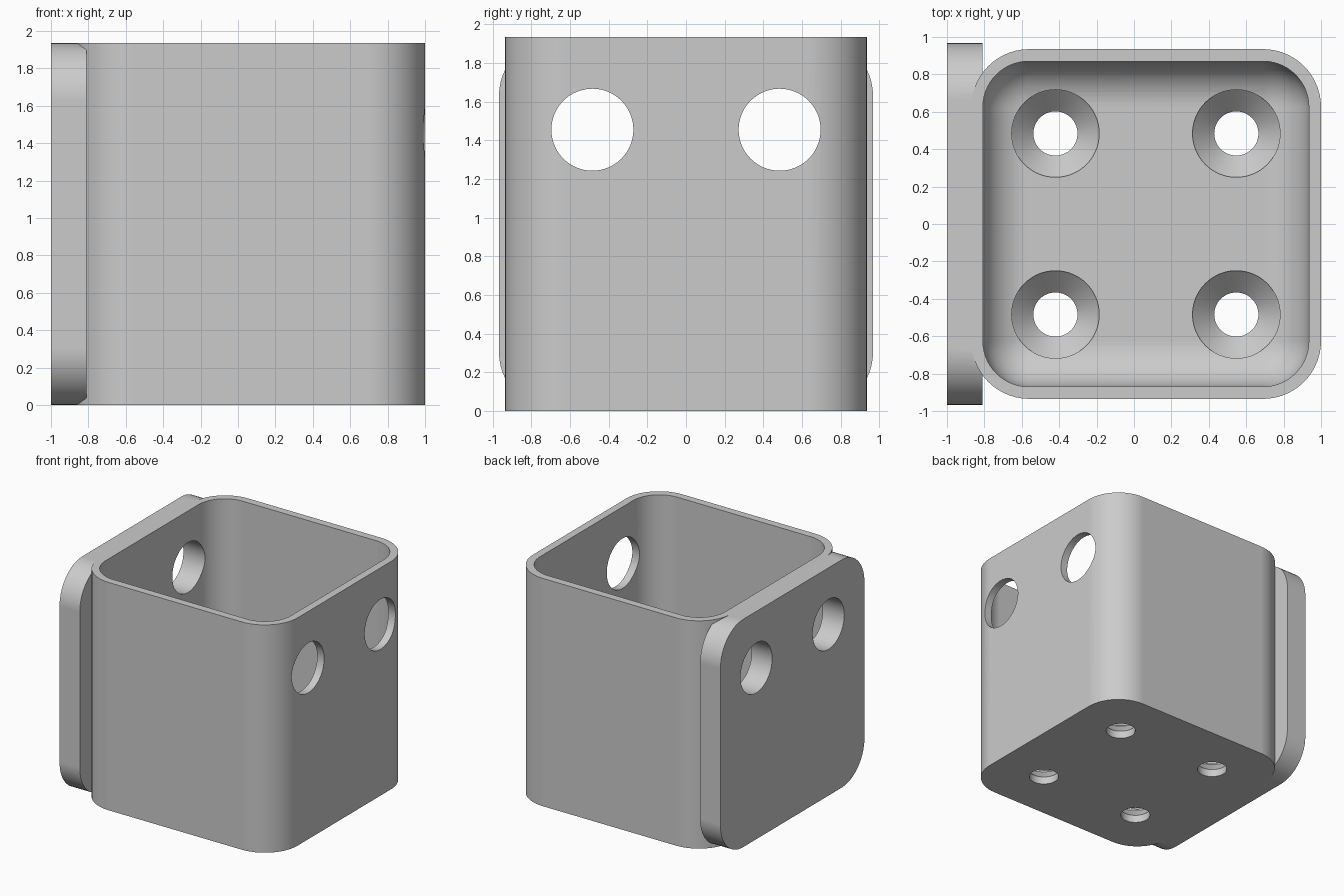
import bpy, bmesh, math
from mathutils import Matrix

cube = bpy.data.objects.get("Cube")
if cube:
    bpy.data.objects.remove(cube, do_unlink=True)

grey = bpy.data.materials.new("Light grey")
grey.use_nodes = True
grey.diffuse_color = (0.6, 0.6, 0.6, 1)
grey.node_tree.nodes["Principled BSDF"].inputs["Base Color"].default_value = (0.6, 0.6, 0.6, 1)


def add_object(name, bm):
    bmesh.ops.recalc_face_normals(bm, faces=bm.faces)
    mesh = bpy.data.meshes.new(name)
    bm.to_mesh(mesh)
    bm.free()
    mesh.materials.append(grey)
    obj = bpy.data.objects.new(name, mesh)
    bpy.context.collection.objects.link(obj)
    return obj


def rounded_box(name, low, high, axis, radius, round_floor=False):
    """Box with the edges along one axis rounded, and optionally its floor."""
    bm = bmesh.new()
    bmesh.ops.create_cube(bm, size=1)
    for v in bm.verts:
        v.co = [l + (c + 0.5) * (h - l) for c, l, h in zip(v.co, low, high)]

    def chosen(e):
        a, b = (v.co for v in e.verts)
        on_floor = max(a.z, b.z) < low[2] + 0.001
        return abs(a[axis] - b[axis]) > 0.001 or (round_floor and on_floor)

    bmesh.ops.bevel(bm, geom=[e for e in bm.edges if chosen(e)], offset=radius,
                    segments=14, profile=0.5, affect="EDGES")
    return add_object(name, bm)


def turned(name, profile, matrix):
    """Solid of revolution from (radius, height) pairs."""
    bm = bmesh.new()
    rings = []
    n = 64
    for r, z in profile:
        rings.append([bm.verts.new((r * math.cos(math.tau * i / n),
                                    r * math.sin(math.tau * i / n), z)) for i in range(n)])
    for lower, upper in zip(rings, rings[1:]):
        for i in range(n):
            j = (i + 1) % n
            bm.faces.new((lower[i], lower[j], upper[j], upper[i]))
    bm.faces.new(rings[0][::-1])
    bm.faces.new(rings[-1])
    bm.transform(matrix)
    return add_object(name, bm)


def combine(target, tool, operation):
    tool.hide_render = True
    bpy.context.view_layer.objects.active = target
    mod = target.modifiers.new(operation.title(), "BOOLEAN")
    mod.operation = operation
    mod.solver = "EXACT"
    mod.object = tool
    bpy.ops.object.modifier_apply(modifier=mod.name)
    bpy.data.objects.remove(tool, do_unlink=True)


# Outer shell with the mounting plate fused to its right side
HEIGHT = 1.935
bin_body = rounded_box("mounted_bin", (-0.87, -0.935, 0), (1, 0.935, HEIGHT), 2, 0.31)
plate = rounded_box("mounting_plate", (-1, -0.967, 0), (-0.81, 0.967, HEIGHT), 0, 0.305)
combine(bin_body, plate, "UNION")

# Hollow with a rounded floor edge
cavity = rounded_box("cavity", (-0.808, -0.87, 0.19), (0.935, 0.87, 2.6), 2, 0.245, True)
combine(bin_body, cavity, "DIFFERENCE")

for y in (-0.484, 0.484):
    # Access hole straight through both side walls
    across = Matrix.Translation((0, y, 1.455)) @ Matrix.Rotation(math.pi / 2, 4, "Y")
    combine(bin_body, turned("side_hole", [(0.212, -1.5), (0.212, 1.5)], across), "DIFFERENCE")
    # Countersunk screw holes in the floor
    for x in (-0.42, 0.547):
        screw = turned("screw_hole", [(0.118, -0.2), (0.118, 0.065), (0.234, 0.18), (0.234, 0.6)],
                       Matrix.Translation((x, y, 0)))
        combine(bin_body, screw, "DIFFERENCE")

# Smooth rounded parts, crisp rims
bpy.ops.object.select_all(action="DESELECT")
bin_body.select_set(True)
bpy.context.view_layer.objects.active = bin_body
bpy.ops.object.shade_smooth_by_angle(angle=math.radians(30))
weighted = bin_body.modifiers.new("Weighted normals", "WEIGHTED_NORMAL")
weighted.keep_sharp = True
